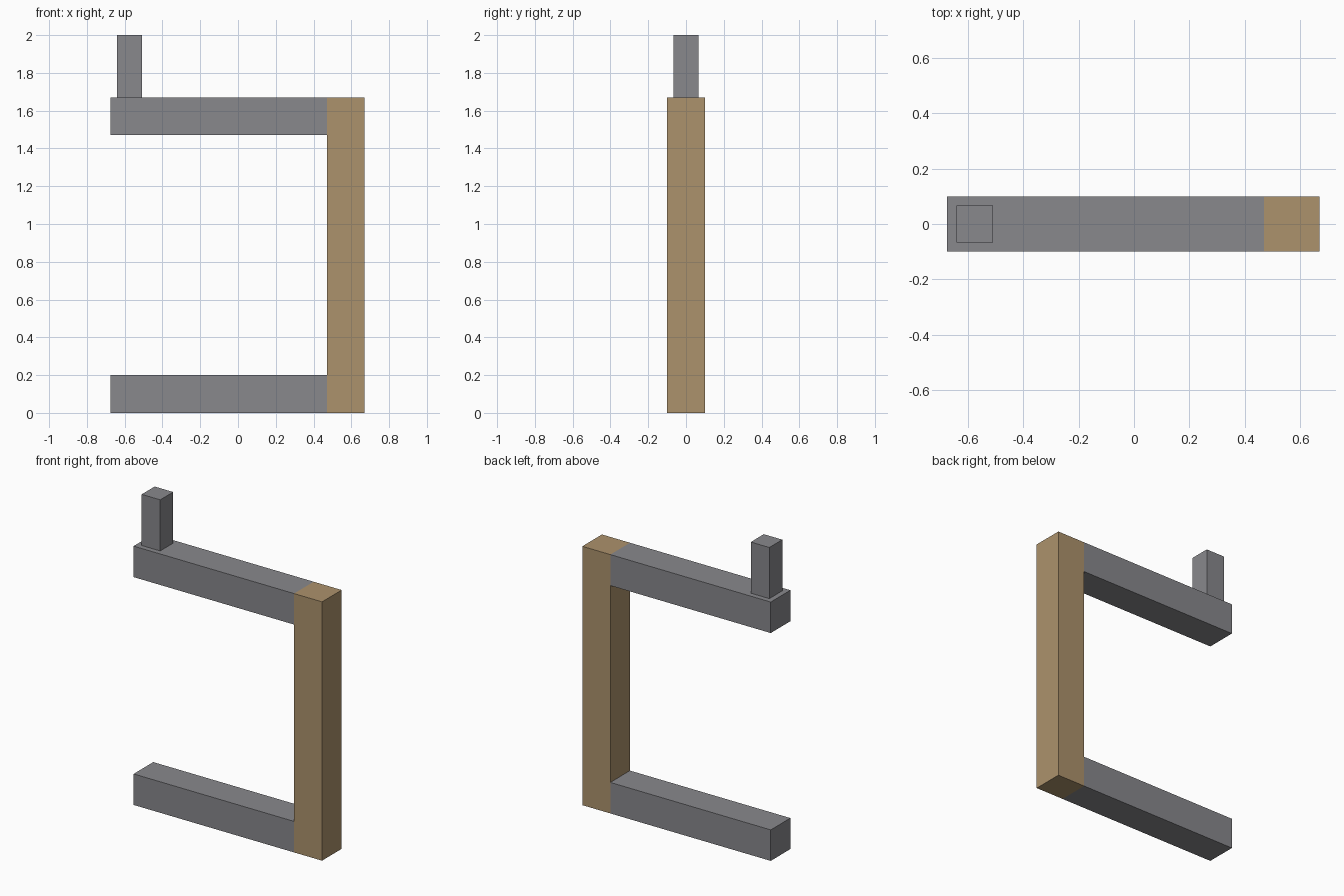
import bpy

if "Cube" in bpy.data.objects:
    bpy.data.objects.remove(bpy.data.objects["Cube"], do_unlink=True)


def make_material(name, rgb):
    mat = bpy.data.materials.new(name)
    mat.use_nodes = True
    mat.diffuse_color = (*rgb, 1)
    mat.node_tree.nodes["Principled BSDF"].inputs["Base Color"].default_value = (*rgb, 1)
    return mat


def box(name, low, high, mat):
    """Box spanning two opposite corners."""
    center = [(a + b) / 2 for a, b in zip(low, high)]
    bpy.ops.mesh.primitive_cube_add(size=1, location=center)
    obj = bpy.context.object
    obj.name = name
    obj.scale = [b - a for a, b in zip(low, high)]
    bpy.ops.object.transform_apply(location=False, rotation=False, scale=True)
    obj.data.materials.append(mat)
    return obj


grey = make_material("steel grey", (0.246, 0.246, 0.262))
tan = make_material("wood tan", (0.413, 0.287, 0.15))

HALF = 0.67      # half of the overall width
BAR = 0.2        # thickness of the square bars
TOP = 1.67       # top of the frame
INNER = HALF - BAR
D = BAR / 2

# Upright that owns both corners of the frame
box("upright_post", (INNER, -D, 0), (HALF, D, TOP), tan)

# Two horizontal arms butted against the upright
for name, z in (("lower_arm", 0), ("upper_arm", TOP - BAR)):
    box(name, (-HALF - 0.005, -D, z), (INNER, D, z + BAR), grey)

# Short peg standing on the free end of the upper arm
PEG = 0.066
PEG_X = -0.575
box("top_peg", (PEG_X - PEG, -PEG, TOP), (PEG_X + PEG, PEG, 2), grey)
